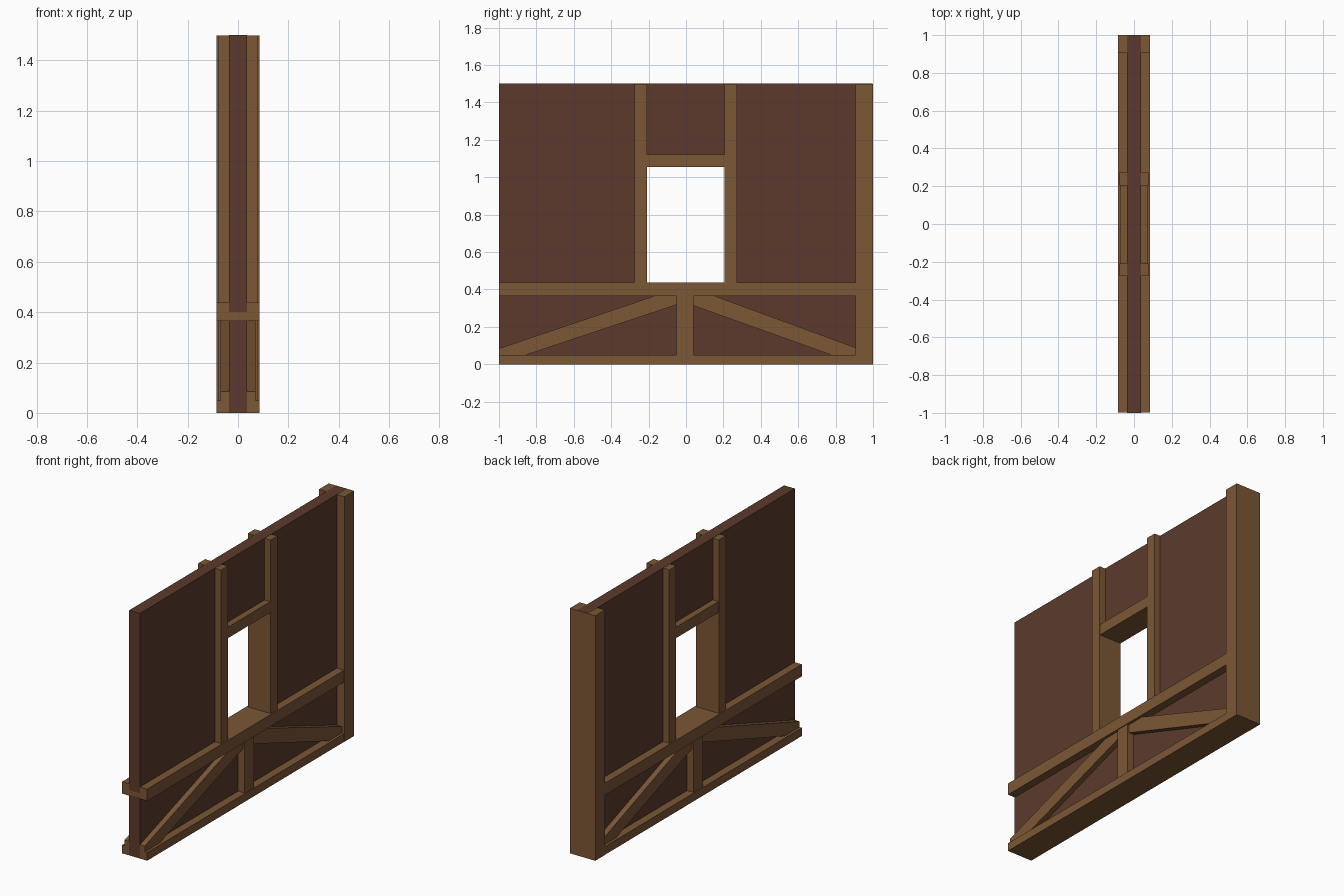
import bpy

if "Cube" in bpy.data.objects:
    bpy.data.objects.remove(bpy.data.objects["Cube"])


def material(name, rgb):
    m = bpy.data.materials.new(name)
    m.diffuse_color = (*rgb, 1)
    m.use_nodes = True
    m.node_tree.nodes["Principled BSDF"].inputs["Base Color"].default_value = m.diffuse_color
    return m


timber = material("timber brown", (0.2, 0.095, 0.036))
infill = material("dark infill", (0.107, 0.042, 0.026))


def prism(name, outline, half, mat):
    """Extrude a counter-clockwise (y, z) outline through x = -half..half."""
    n = len(outline)
    verts = [(x, y, z) for x in (-half, half) for y, z in outline]
    faces = [tuple(reversed(range(n))), tuple(range(n, 2 * n))]
    faces += [(i, (i + 1) % n, n + (i + 1) % n, n + i) for i in range(n)]
    me = bpy.data.meshes.new(name)
    me.from_pydata(verts, [], faces)
    me.materials.append(mat)
    ob = bpy.data.objects.new(name, me)
    bpy.context.collection.objects.link(ob)
    return ob


def slab(name, y0, y1, z0, z1, half, mat):
    return prism(name, [(y0, z0), (y1, z0), (y1, z1), (y0, z1)], half, mat)


# infill panels around the window opening
P = 0.036
slab("lower_panel", -1, 0.998, 0.002, 0.368, P, infill)
slab("left_panel", -1, -0.225, 0.40, 1.5, P, infill)
slab("right_panel", 0.222, 0.998, 0.40, 1.5, P, infill)
slab("top_panel", -0.225, 0.222, 1.09, 1.5, P, infill)

# main frame: bottom rail, sill rail, end post
slab("bottom_rail", -0.999, 0.906, 0, 0.05, 0.085, timber)
slab("sill_rail", -0.999, 0.906, 0.365, 0.438, 0.085, timber)
slab("end_post", 0.905, 1, 0, 1.499, 0.086, timber)

# window studs and lintel
slab("left_window_stud", -0.275, -0.208, 0.43, 1.499, 0.077, timber)
slab("right_window_stud", 0.205, 0.272, 0.43, 1.499, 0.077, timber)
slab("lintel", -0.21, 0.207, 1.055, 1.122, 0.075, timber)

# lower centre stud and diagonal braces
slab("centre_stud", -0.05, 0.04, 0.045, 0.37, 0.08, timber)
prism("left_brace", [(-0.999, 0.045), (-0.87, 0.045), (-0.045, 0.32),
                     (-0.045, 0.37), (-0.155, 0.37), (-0.999, 0.085)], 0.069, timber)
prism("right_brace", [(0.79, 0.045), (0.91, 0.045), (0.91, 0.088),
                      (0.14, 0.37), (0.035, 0.37), (0.035, 0.315)], 0.069, timber)
